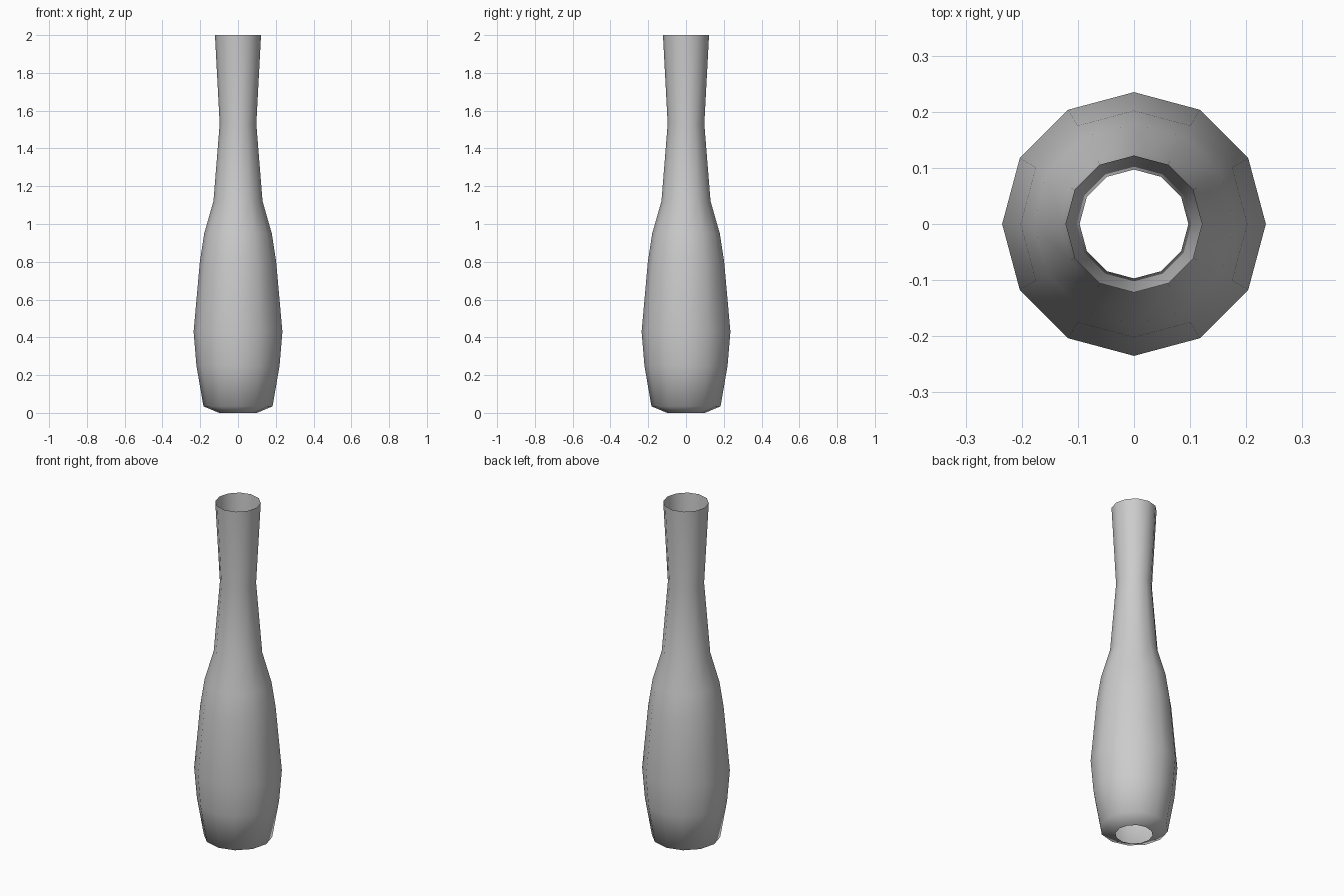
import bpy, bmesh
from math import cos, sin, pi

if "Cube" in bpy.data.objects:
    bpy.data.objects.remove(bpy.data.objects["Cube"])

SIDES = 12
# (radius, height) from the open base up to the open rim
PROFILE = [(0.10, 0.0), (0.183, 0.035), (0.22, 0.25), (0.235, 0.43),
           (0.202, 0.80), (0.179, 0.95), (0.13, 1.12), (0.097, 1.53),
           (0.122, 2.0)]

# Vase body: lathe the profile as a single open wall
bm = bmesh.new()
rings = [[bm.verts.new((r * cos(2 * pi * i / SIDES), r * sin(2 * pi * i / SIDES), z))
          for i in range(SIDES)] for r, z in PROFILE]
for low, high in zip(rings, rings[1:]):
    for i in range(SIDES):
        j = (i + 1) % SIDES
        face = bm.faces.new((low[i], low[j], high[j], high[i]))
        face.smooth = True

mesh = bpy.data.meshes.new("vase_body")
bm.to_mesh(mesh)
bm.free()
vase = bpy.data.objects.new("vase_body", mesh)
bpy.context.collection.objects.link(vase)
